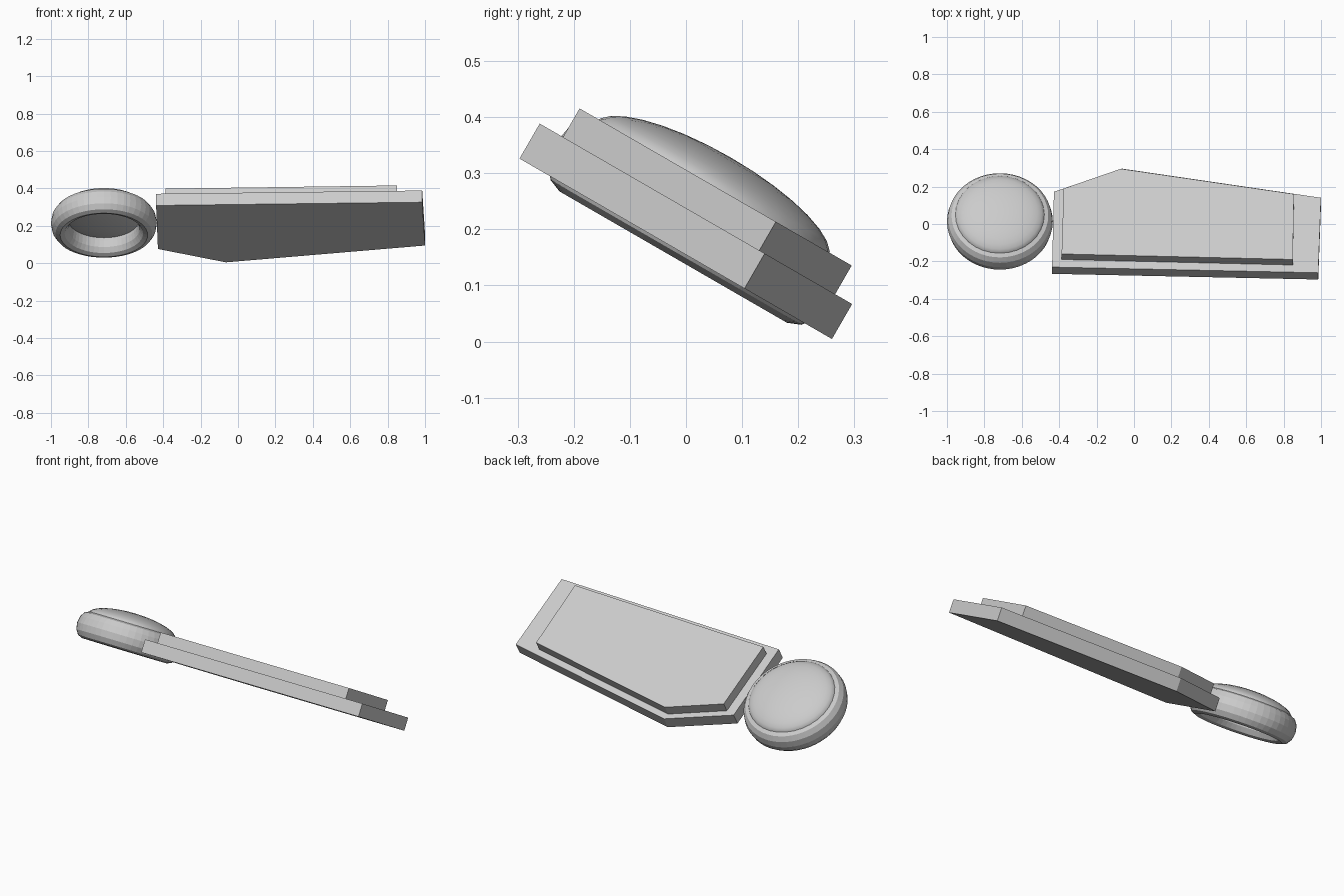
import bpy, bmesh, math
from mathutils import Matrix

old = bpy.data.objects.get("Cube")
if old:
    bpy.data.objects.remove(old, do_unlink=True)

GREY = (0.6, 0.6, 0.6, 1)
grey = bpy.data.materials.new("plain_grey")
grey.use_nodes = True
grey.diffuse_color = GREY
grey.node_tree.nodes["Principled BSDF"].inputs["Base Color"].default_value = GREY

# The whole assembly leans back around the x axis
TILT = Matrix.Rotation(math.radians(-30), 4, "X")


def finish(obj, local=Matrix()):
    obj.data.materials.clear()
    obj.data.materials.append(grey)
    obj.data.transform(TILT @ local)
    return obj


def slab(name, outline, bottom, top):
    """Extrude a flat outline between two heights."""
    bm = bmesh.new()
    base = bm.faces.new([bm.verts.new((x, y, bottom)) for x, y in outline])
    grown = bmesh.ops.extrude_face_region(bm, geom=[base])["geom"]
    verts = [g for g in grown if isinstance(g, bmesh.types.BMVert)]
    bmesh.ops.translate(bm, verts=verts, vec=(0, 0, top - bottom))
    bmesh.ops.recalc_face_normals(bm, faces=bm.faces)
    mesh = bpy.data.meshes.new(name)
    bm.to_mesh(mesh)
    bm.free()
    obj = bpy.data.objects.new(name, mesh)
    bpy.context.collection.objects.link(obj)
    return finish(obj)


# Two stacked five-sided slabs
slab("lower_slab", [(-0.438, -0.385), (0.985, -0.42), (1.0, 0.043),
                    (-0.065, 0.223), (-0.428, 0.08)], 0.134, 0.206)
slab("upper_slab", [(-0.387, -0.338), (0.849, -0.372), (0.855, 0.032),
                    (-0.07, 0.188), (-0.376, 0.066)], 0.206, 0.265)

# Round ring beside the slabs, taller than it is thick
CENTRE_X, CENTRE_Y = -0.717, -0.095
bpy.ops.mesh.primitive_torus_add(major_radius=0.234, minor_radius=0.073,
                                 major_segments=48, minor_segments=12)
ring = bpy.context.object
ring.name = "ring"
# Narrow the tube radially while keeping its height
for v in ring.data.vertices:
    r = math.hypot(v.co.x, v.co.y)
    k = (0.234 + (r - 0.234) * 0.67) / r
    v.co.x *= k
    v.co.y *= k
finish(ring, Matrix.Translation((CENTRE_X, CENTRE_Y, 0.192)))

# Flattened dome sitting in the ring
bpy.ops.mesh.primitive_uv_sphere_add(segments=32, ring_count=16, radius=1)
dome = bpy.context.object
dome.name = "dome"
finish(dome, Matrix.Translation((CENTRE_X, CENTRE_Y, 0.254))
       @ Matrix.Diagonal((0.241, 0.241, 0.07, 1)))
bpy.ops.object.shade_smooth_by_angle(angle=math.radians(30))
